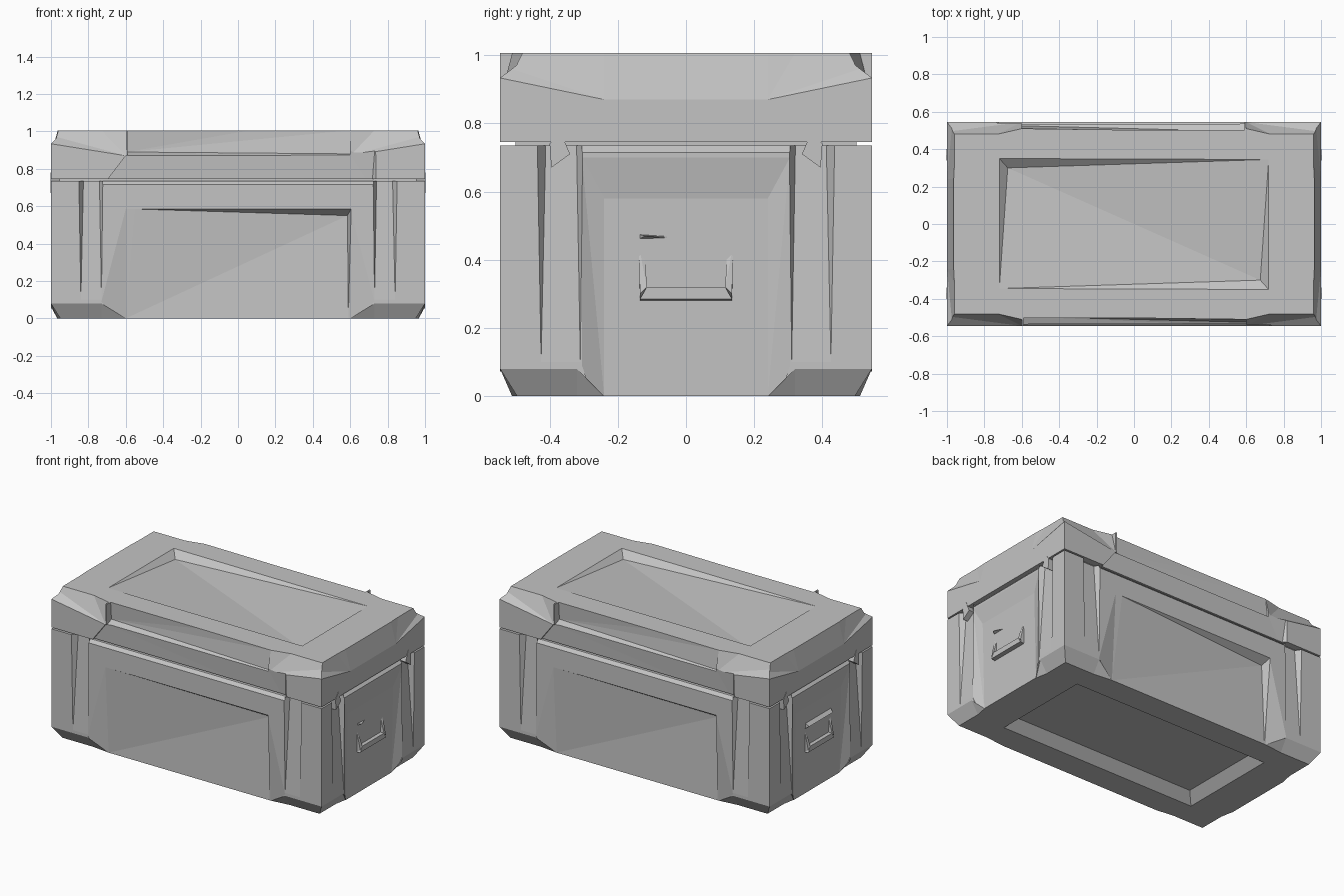
import bpy
import bmesh
from itertools import product

cube = bpy.data.objects.get("Cube")
if cube:
    bpy.data.objects.remove(cube)

grey = bpy.data.materials.new("plain grey")
grey.use_nodes = True
grey.diffuse_color = (0.55, 0.55, 0.55, 1)
grey.node_tree.nodes["Principled BSDF"].inputs["Base Color"].default_value = (0.55, 0.55, 0.55, 1)

HX, HY, TOP = 1.0, 0.545, 1.006
OUT = 0.1
ALL = list(product((1, -1), (1, -1)))
OPPOSITE = [(1, 1), (-1, -1)]


def hull(name, points):
    bm = bmesh.new()
    for p in points:
        bm.verts.new(p)
    bmesh.ops.convex_hull(bm, input=bm.verts[:])
    bmesh.ops.delete(bm, geom=[v for v in bm.verts if not v.link_faces], context='VERTS')
    bmesh.ops.dissolve_limit(bm, angle_limit=0.002, verts=bm.verts[:], edges=bm.edges[:])
    bmesh.ops.recalc_face_normals(bm, faces=bm.faces[:])
    mesh = bpy.data.meshes.new(name)
    bm.to_mesh(mesh)
    bm.free()
    mesh.materials.append(grey)
    obj = bpy.data.objects.new(name, mesh)
    bpy.context.collection.objects.link(obj)
    return obj


def box(name, lo, hi):
    return hull(name, product(*zip(lo, hi)))


def carve(target, points, signs=((1, 1),)):
    """Subtract a convex cutter, repeated for each x/y sign pair."""
    for sx, sy in signs:
        cutter = hull("cutter", [(x * sx, y * sy, z) for x, y, z in points])
        mod = target.modifiers.new("cut", 'BOOLEAN')
        mod.object, mod.solver = cutter, 'EXACT'
        bpy.context.view_layer.objects.active = target
        bpy.ops.object.modifier_apply(modifier=mod.name)
        bpy.data.objects.remove(cutter)


def front(points):
    """(along, depth, height) to a cutter point on the front face."""
    return [(a, -HY + d, z) for a, d, z in points]


def side(points):
    """(along, depth, height) to a cutter point on the end face."""
    return [(HX - d, a, z) for a, d, z in points]


def both(points):
    """Repeat wall points to either side of the wall's middle."""
    return [(s * a, d, z) for s in (1, -1) for a, d, z in points]


def corner_bevel(near, far, end, z_edge, z_far, z_flat, depth, far_depth):
    """Bevel on a corner's horizontal edge, blending into the middle slope."""
    beyond = z_flat + (OUT if z_flat > z_edge else -OUT)
    rim = [(a, d, z) for a in (near, end) for d, z in
           ((0, z_edge), (depth, z_flat), (-OUT, z_edge), (depth, beyond), (-OUT, beyond))]
    return rim + [(far, d, z) for d, z in
                  ((0, z_far), (far_depth, z_flat), (-OUT, z_far),
                   (far_depth, beyond), (-OUT, beyond))]


# Body with bevelled foot corners
body = box("body", (-HX, -HY, 0), (HX, HY, 0.735))
carve(body, front(corner_bevel(0.73, 0.6, 1.1, 0.08, 0, 0, 0.05, 0.035)), ALL)
carve(body, side(corner_bevel(0.32, 0.24, 0.65, 0.08, 0, 0, 0.05, 0.035)), ALL)


# Tapered strap channels beside each corner post
def channel(a, b):
    top, depth = 0.8, 0.04
    return [(a - 0.008, 0, top), (b + 0.012, 0, top), (a + 0.012, depth, top),
            (b - 0.015, depth, top), (a, 0, 0.1), (b, 0, 0.1),
            (a - 0.008, -OUT, top), (b + 0.012, -OUT, top), (a, -OUT, 0.1), (b, -OUT, 0.1)]


carve(body, front(channel(0.73, 0.84)), ALL)
carve(body, side(channel(0.31, 0.425)), ALL)


# Sloping upper lip on the wall panels
def lip(half):
    return both([(half, d, z) for d, z in
                 ((0, 0.715), (0.02, 0.735), (0.02, 0.8), (-OUT, 0.8), (-OUT, 0.715))])


carve(body, front(lip(0.725)), OPPOSITE)
carve(body, side(lip(0.305)), OPPOSITE)

# Long walls lean inwards towards the ground
carve(body, front(both([(0.73, 0, 0.09), (0.6, 0, 0.585), (0.6, 0.035, 0), (0.6, 0.035, -OUT),
                        (0.73, -OUT, 0.09), (0.6, -OUT, 0.585), (0.6, -OUT, -OUT)])), OPPOSITE)

# Long wall panels sink towards one upper corner
carve(body, front([(-0.55, 0, 0.585), (0.605, 0, 0.585), (0.585, 0.055, 0.55),
                   (0.59, 0.035, 0.03), (-0.6, 0.035, 0), (0.59, 0.035, 0),
                   (-0.55, -OUT, 0.585), (0.605, -OUT, 0.585),
                   (-0.6, -OUT, 0), (0.59, -OUT, 0)]), OPPOSITE)

# Shallow end panels running down to the ground
carve(body, side(both([(0.305, 0, 0.09), (0.305, 0, 0.7), (0.24, 0.02, 0.58),
                       (0.24, 0.033, 0), (0.24, 0.033, -OUT), (0.305, -OUT, 0.09),
                       (0.305, -OUT, 0.7), (0.24, -OUT, -OUT)])), OPPOSITE)

# Sunken underside
carve(body, [(sx * x, sy * y, z) for sx, sy in ALL for x, y, z in
             ((0.73, 0.34, 0), (0.67, 0.28, 0.06), (0.73, 0.34, -OUT))])

# Lid with bevelled upper corners
lid = box("lid", (-HX, -HY, 0.745), (HX, HY, TOP))
carve(lid, front(corner_bevel(0.73, 0.6, 1.1, 0.95, 0.87, TOP, 0.065, 0.035)), ALL)
carve(lid, side(corner_bevel(0.32, 0.24, 0.65, 0.955, 0.87, TOP, 0.04, 0.036)), ALL)

# Long stepped recess, deepest at one end
carve(lid, front([(a, d, z) for a, deep, z_deep in ((-0.59, 0.05, 0.89), (0.6, 0.02, 0.88))
                  for d, z in ((0, 0.868), (deep, z_deep), (0.035, TOP), (0.035, 1.1),
                               (-OUT, 0.868), (-OUT, 1.1))]), OPPOSITE)
carve(lid, front([(-0.6, 0.01, 0.87), (-0.73, 0.022, 0.7), (0.6, 0.01, 0.88),
                  (0.735, 0, 0.95), (0.715, 0.025, 0.7), (0.74, 0, 0.7),
                  (-0.6, -OUT, 0.87), (-0.73, -OUT, 0.7), (0.735, -OUT, 0.95),
                  (0.74, -OUT, 0.7)]), OPPOSITE)

# Sloping ends of the lid between its corners
carve(lid, side(both([(0.24, 0, 0.87), (0.24, 0.036, TOP), (0.24, 0.036, 1.1),
                      (0.24, -OUT, 0.87), (0.24, -OUT, 1.1)])), OPPOSITE)

# Lid panel folds down along a diagonal valley
carve(lid, [(s * x, s * y, z) for s in (1, -1) for x, y, z in
            ((0.72, 0.345, TOP), (-0.72, 0.35, TOP), (-0.675, 0.3, 0.963),
             (0.72, 0.345, 1.1), (-0.72, 0.35, 1.1))])

# Core closing the seam
box("seam_core", (-0.955, -0.5, 0.7), (0.955, 0.5, 0.78))

# Hinge tabs and carrying handles on both ends
for s, end in ((1, "left"), (-1, "right")):
    for t, place in ((1, "back"), (-1, "front")):
        hull(f"{end}_{place}_tab", [(s * x, t * y, z) for x in (0.95, 1.002) for y, z in
                                    ((0.34, 0.71), (0.37, 0.78), (0.4, 0.74), (0.395, 0.67))])
        hull(f"{end}_{place}_handle_arm", [(s * x, t * y, z) for x, y, z in
             ((0.97, 0.135, 0.28), (0.97, 0.115, 0.32), (1, 0.135, 0.3), (1, 0.115, 0.32),
              (0.97, 0.138, 0.44), (0.97, 0.12, 0.42))])
    hull(f"{end}_handle_grip", [(s * x, t * y, z) for t in (1, -1) for x, y, z in
         ((0.97, 0.135, 0.28), (1, 0.135, 0.285), (1, 0.115, 0.32), (0.97, 0.115, 0.32))])

# Handle mounts: a short splinter on one end, a full bar on the other
hull("left_handle_mount", [(0.97, -0.14, 0.475), (0.97, -0.14, 0.46), (1, -0.12, 0.47),
                           (0.97, -0.035, 0.468), (0.97, -0.035, 0.462)])
hull("right_handle_mount", [(-x, t * y, z) for t in (1, -1) for x, y, z in
     ((0.97, 0.138, 0.48), (1, 0.125, 0.455), (0.97, 0.138, 0.435))])
